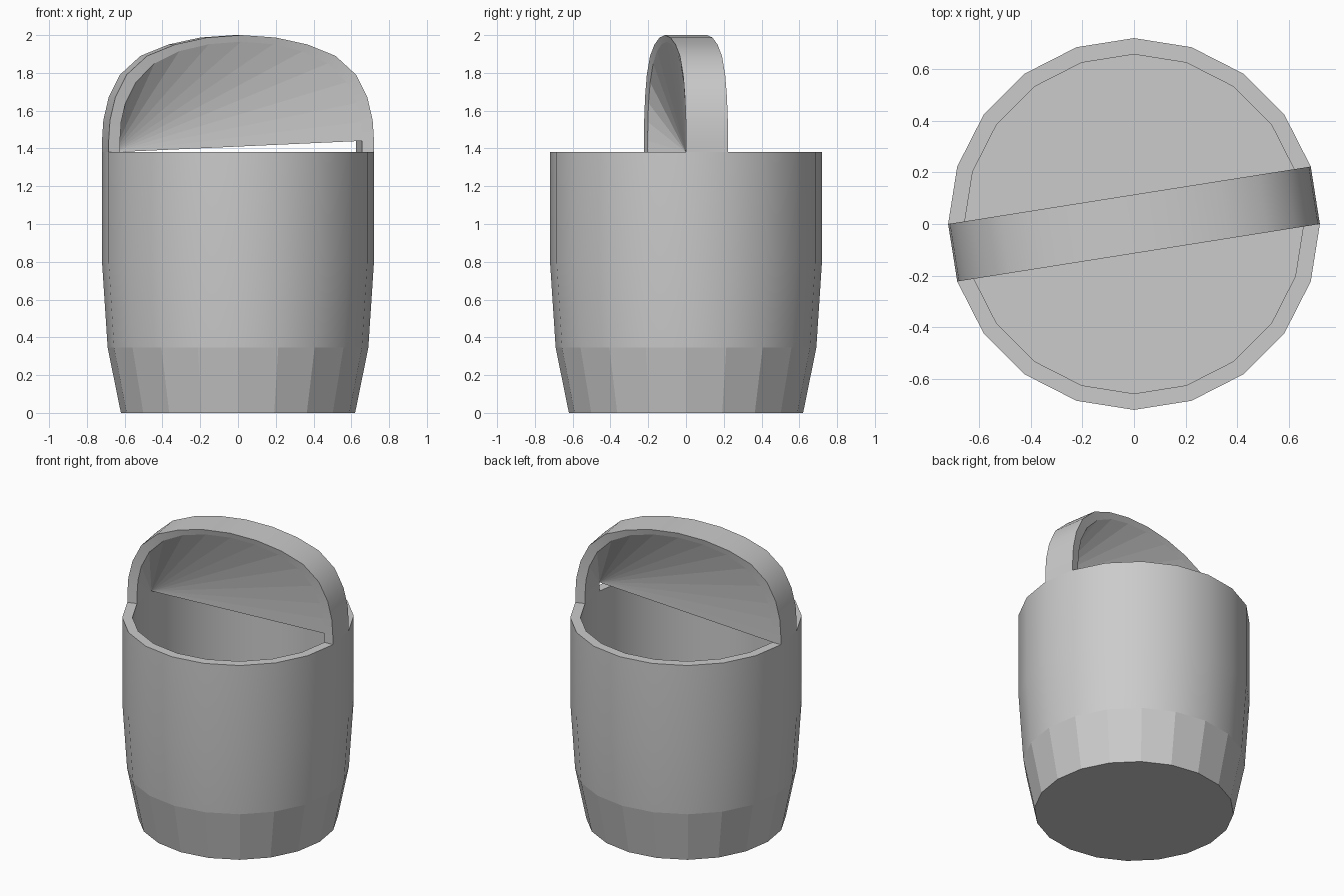
import bpy, bmesh, math
from mathutils import Vector

if "Cube" in bpy.data.objects:
    bpy.data.objects.remove(bpy.data.objects["Cube"])

SIDES = 20
RIM_OUT, RIM_IN, RIM_Z = 0.72, 0.657, 1.38


def finish(bm, name, sharp_deg):
    bmesh.ops.recalc_face_normals(bm, faces=bm.faces)
    for e in bm.edges:
        if len(e.link_faces) == 2 and e.calc_face_angle(0) > math.radians(sharp_deg):
            e.smooth = False
    mesh = bpy.data.meshes.new(name)
    bm.to_mesh(mesh)
    bm.free()
    obj = bpy.data.objects.new(name, mesh)
    bpy.context.collection.objects.link(obj)
    return obj


# Pail: turned profile, faceted foot band, smooth wall, hollow inside
bm = bmesh.new()
profile = [(0.62, 0), (0.69, 0.345), (RIM_OUT, 0.80), (RIM_OUT, RIM_Z),
           (RIM_IN, RIM_Z), (RIM_IN, 0.36)]
rings = [[bm.verts.new((r * math.cos(math.tau * i / SIDES),
                        r * math.sin(math.tau * i / SIDES), z))
          for i in range(SIDES)] for r, z in profile]
for k in range(len(rings) - 1):
    for i in range(SIDES):
        if k == 3 and i in (0, SIDES // 2):
            continue  # the handle grows out of these two rim segments
        j = (i + 1) % SIDES
        f = bm.faces.new((rings[k][i], rings[k][j], rings[k + 1][j], rings[k + 1][i]))
        f.smooth = k > 0
bm.faces.new(rings[0])
bm.faces.new(rings[-1])
for i in range(SIDES):
    bm.edges.get((rings[1][i], rings[1][(i + 1) % SIDES])).smooth = False
finish(bm, "pail", 40)


# Handle: arched strap joining two opposite rim segments
half_out = [(1.0, 1.38), (1.0, 1.44), (0.99, 1.55), (0.95, 1.67), (0.865, 1.79),
            (0.71, 1.89), (0.50, 1.95), (0.26, 1.987), (0, 2.0)]
half_in = [(1.0, 1.38), (1.0, 1.44), (0.99, 1.54), (0.955, 1.64), (0.87, 1.75),
           (0.715, 1.85), (0.51, 1.915), (0.265, 1.952), (0, 1.965)]
step = math.tau / SIDES


def arc(bm, half, radius, a_left, a_right):
    left = Vector((math.cos(a_left), math.sin(a_left))) * radius
    right = Vector((math.cos(a_right), math.sin(a_right))) * radius
    pts = [(-t, z) for t, z in half] + [(t, z) for t, z in half[-2::-1]]
    verts = []
    for t, z in pts:
        p = left.lerp(right, (t + 1) / 2)
        verts.append(bm.verts.new((p.x, p.y, z)))
    return verts


bm = bmesh.new()
front_out = arc(bm, half_out, RIM_OUT, math.pi + step, 0)
back_out = arc(bm, half_out, RIM_OUT, math.pi, step)
front_in = arc(bm, half_in, RIM_IN, math.pi + step, 0)
back_in = arc(bm, half_in, RIM_IN, math.pi, step)
for a, b in ((front_out, back_out), (front_in, front_out), (back_out, back_in)):
    for i in range(len(a) - 1):
        bm.faces.new((a[i], a[i + 1], b[i + 1], b[i])).smooth = True

# Web under the arch: two fans of faces sharing one diagonal edge
front_run = front_in[:-1]
for i in range(len(front_run) - 1):
    bm.faces.new((back_in[0], front_run[i + 1], front_run[i]))
for i in range(len(back_in) - 1):
    bm.faces.new((front_run[-1], back_in[i], back_in[i + 1]))
bm.faces.new((front_run[-1], back_in[-1], front_in[-1]))
finish(bm, "handle", 50)
